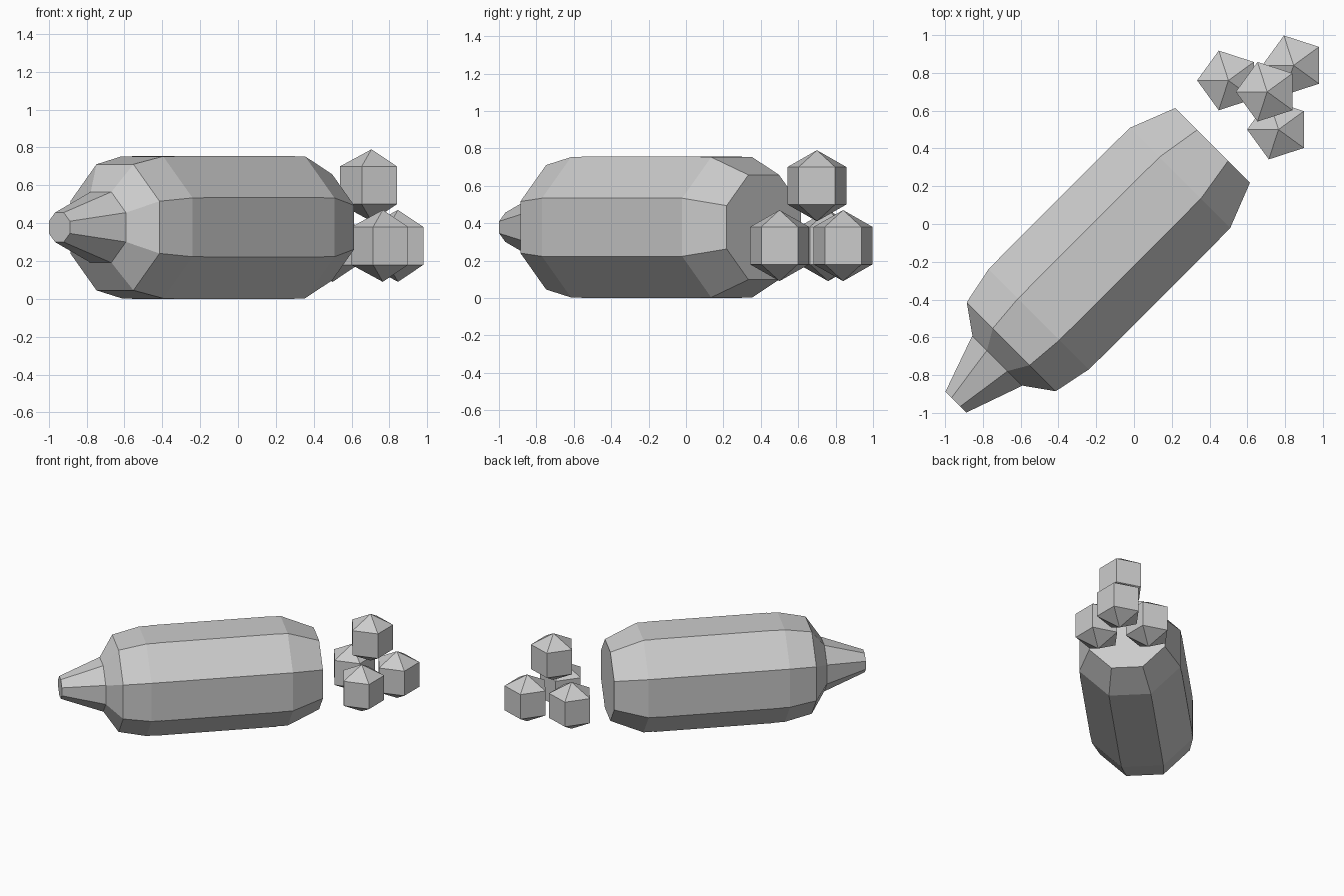
import bpy, bmesh, math
from mathutils import Matrix, Vector

if "Cube" in bpy.data.objects:
    bpy.data.objects.remove(bpy.data.objects["Cube"])

grey = bpy.data.materials.new("plain grey")
grey.diffuse_color = (0.6, 0.6, 0.6, 1)
grey.use_nodes = True
grey.node_tree.nodes["Principled BSDF"].inputs["Base Color"].default_value = grey.diffuse_color


def lathe(name, rings, sides, turn, matrix, caps=True):
    """Flat-sided solid from (height, corner radius) rings; radius 0 is a point."""
    bm = bmesh.new()
    loops = []
    for h, r in rings:
        n = sides if r > 0 else 1
        loops.append([bm.verts.new((r * math.cos(turn + math.tau * i / sides),
                                    r * math.sin(turn + math.tau * i / sides), h))
                      for i in range(n)])
    for a, b in zip(loops, loops[1:]):
        for i in range(sides):
            j = (i + 1) % sides
            if len(a) == 1:
                bm.faces.new((a[0], b[j], b[i]))
            elif len(b) == 1:
                bm.faces.new((a[i], a[j], b[0]))
            else:
                bm.faces.new((a[i], a[j], b[j], b[i]))
    if caps:
        for loop, flip in ((loops[0], True), (loops[-1], False)):
            if len(loop) > 1:
                bm.faces.new(loop[::-1] if flip else loop)
    bm.transform(matrix)
    bm.normal_update()
    mesh = bpy.data.meshes.new(name)
    bm.to_mesh(mesh)
    bm.free()
    mesh.materials.append(grey)
    obj = bpy.data.objects.new(name, mesh)
    bpy.context.collection.objects.link(obj)
    return obj


# bottle lies flat, its axis along the x = y diagonal
axis = Vector((1, 1, 0)).normalized()
side = Vector((1, -1, 0)).normalized()
lying = Matrix((side, Vector((0, 0, 1)), axis)).transposed()
if lying.determinant() < 0:
    lying = Matrix((-side, Vector((0, 0, 1)), axis)).transposed()
lying = Matrix.Translation((-0.003, -0.003, 0.378)) @ lying.to_4x4()
K = 1 / math.cos(math.pi / 8)      # flat-to-corner radius of an octagon


def octagon(name, rings, caps=True):
    return lathe(name, [(h, r * K) for h, r in rings], 8, math.pi / 8, lying, caps)


# bottle body with front shoulder and tapered base
octagon("bottle_body", [(-1.02, 0.185), (-0.915, 0.333), (-0.71, 0.375),
                        (0.35, 0.375), (0.592, 0.28)])
# thin sleeve around the body
octagon("label_sleeve", [(-0.63, 0.3775), (0.27, 0.3775)], caps=False)
# tapered nozzle
octagon("nozzle", [(-1.33, 0.078), (-1.02, 0.187)])

# four five-sided pellets: three below, one on top
R = 0.19
pellet = [(-R, 0), (-0.1, 0.166), (0.1, 0.166), (R, 0)]
spots = [(0.50, 0.76, 0.28), (0.845, 0.84, 0.28), (0.765, 0.50, 0.28), (0.705, 0.70, 0.60)]
for i, p in enumerate(spots):
    lathe(f"pellet_{i + 1}", pellet, 5, math.pi, Matrix.Translation(p))
